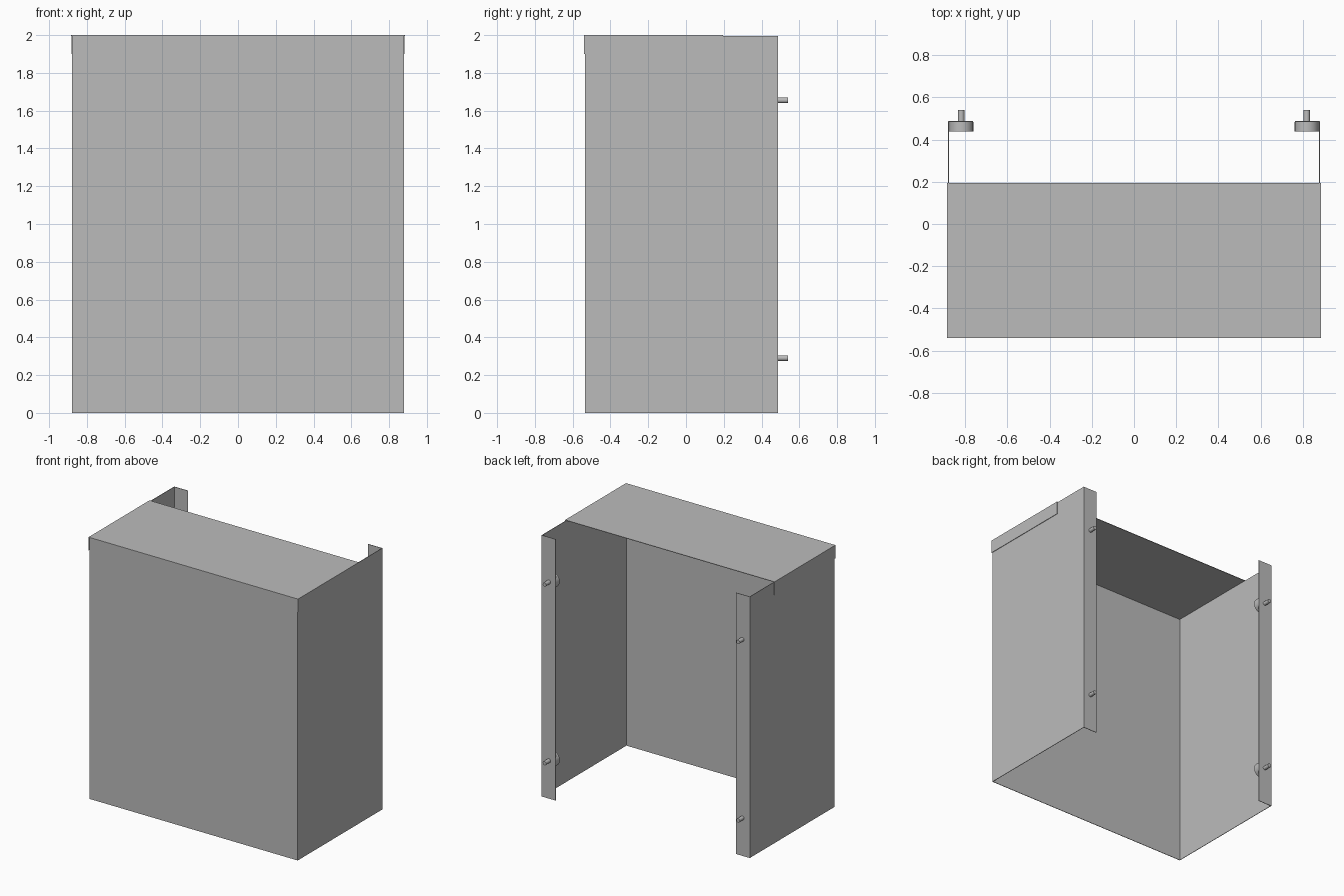
import bpy, bmesh, math
from mathutils import Matrix, Vector

if "Cube" in bpy.data.objects:
    bpy.data.objects.remove(bpy.data.objects["Cube"])

grey = bpy.data.materials.new("sheet_metal_grey")
grey.diffuse_color = (0.5, 0.5, 0.5, 1)
grey.use_nodes = True
grey.node_tree.nodes["Principled BSDF"].inputs["Base Color"].default_value = grey.diffuse_color

T = 0.004                      # sheet thickness
X, Y0, Y1 = 0.88, -0.54, 0.487  # outer half width, front and back
LID_Y = 0.195                  # rear edge of the lid
TOP = 2.0


def finish(name, bm):
    bmesh.ops.recalc_face_normals(bm, faces=bm.faces)
    mesh = bpy.data.meshes.new(name)
    bm.to_mesh(mesh)
    bm.free()
    mesh.materials.append(grey)
    obj = bpy.data.objects.new(name, mesh)
    bpy.context.collection.objects.link(obj)
    return obj


def folded_sheet(name, outline, direction):
    """Extrude a closed folded-sheet outline along a direction."""
    bm = bmesh.new()
    face = bm.faces.new([bm.verts.new(p) for p in outline])
    moved = bmesh.ops.extrude_face_region(bm, geom=[face], use_keep_orig=True)
    verts = [v for v in moved["geom"] if isinstance(v, bmesh.types.BMVert)]
    bmesh.ops.translate(bm, verts=verts, vec=Vector(direction))
    return finish(name, bm)


def rod(name, x, z, y0, y1, radius, sides):
    bm = bmesh.new()
    place = Matrix.Translation((x, (y0 + y1) / 2, z)) @ Matrix.Rotation(math.pi / 2, 4, "X")
    bmesh.ops.create_cone(bm, cap_ends=True, segments=sides, radius1=radius,
                          radius2=radius, depth=y1 - y0, matrix=place)
    obj = finish(name, bm)
    bpy.context.view_layer.objects.active = obj
    obj.select_set(True)
    bpy.ops.object.shade_smooth_by_angle(angle=math.radians(40))
    obj.select_set(False)


# Wrapped body: front, two sides and inward rear flanges, open below
F = 0.762                      # inner edge of the flanges
half = [(X, Y0 + T), (X, Y1), (F, Y1), (F, Y1 - T), (X - T, Y1 - T), (X - T, Y0 + 2 * T)]
body = half + [(-x, y) for x, y in reversed(half)]
folded_sheet("body_shell", [(x, y, 0) for x, y in body], (0, 0, TOP - T))

# Lid with short lips folded down over the sides
L, DROP = X + T + 0.001, 1.9
lid_half = [(L, TOP), (L, DROP), (L - T, DROP), (L - T, TOP - T)]
lid = lid_half + [(-x, z) for x, z in reversed(lid_half)]
folded_sheet("lid", [(x, Y0, z) for x, z in lid], (0, LID_Y - Y0, 0))

# Mounting studs through the flanges, with round knobs inside
for side, label in ((-1, "left"), (1, "right")):
    for z, level in ((0.29, "lower"), (1.655, "upper")):
        rod(f"{label}_{level}_knob", side * 0.818, z, 0.437, Y1 - T, 0.057, 32)
        rod(f"{label}_{level}_stud", side * 0.818, z, 0.46, 0.54, 0.015, 20)
